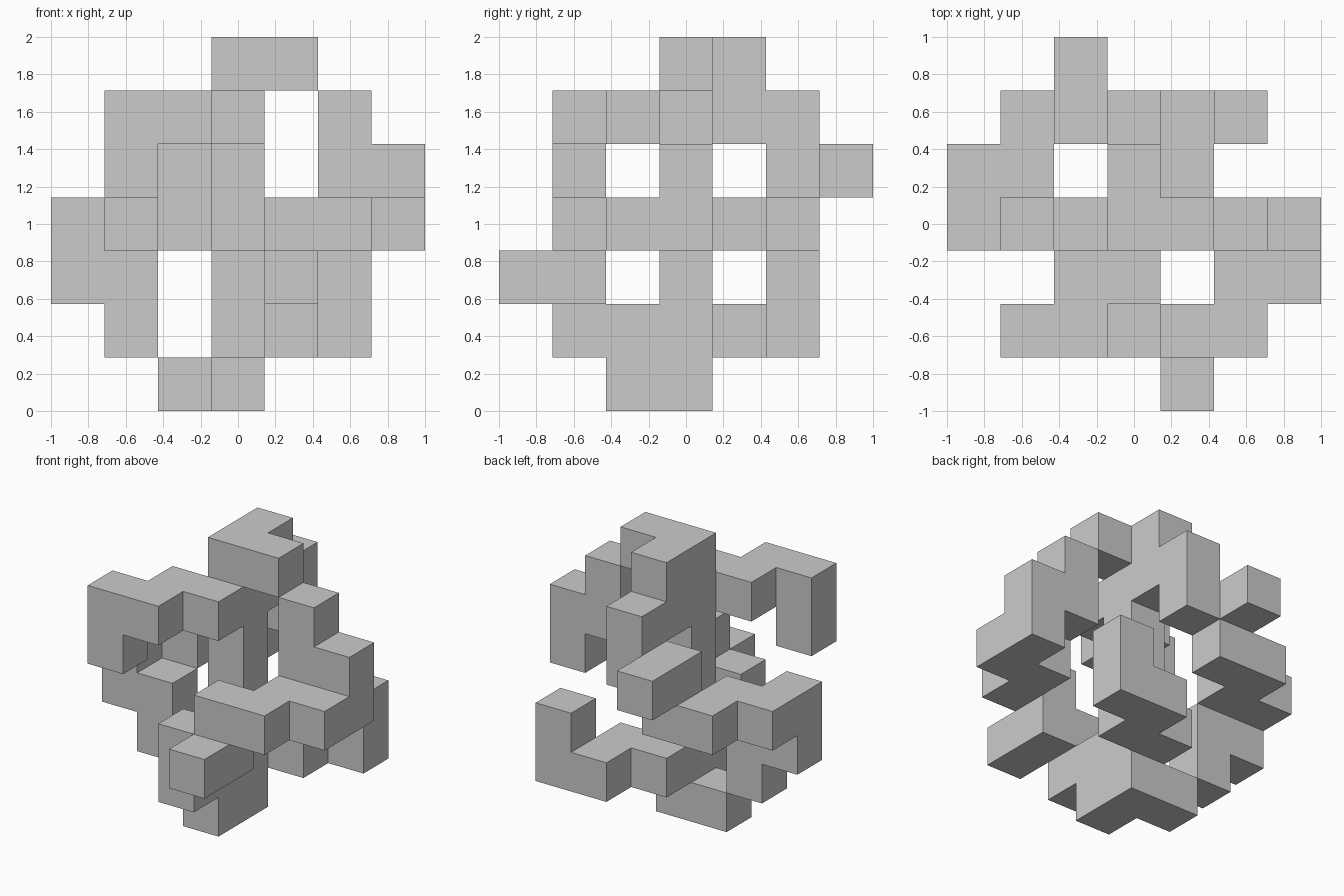
import bpy, bmesh
from mathutils import Vector

if "Cube" in bpy.data.objects:
    bpy.data.objects.remove(bpy.data.objects["Cube"])

CELL = 2 / 7  # the model sits on a 7 x 7 x 7 grid of cubes
STEP = {'R': Vector((1, 0, 0)), 'L': Vector((-1, 0, 0)),
        'B': Vector((0, 1, 0)), 'F': Vector((0, -1, 0)),
        'U': Vector((0, 0, 1)), 'D': Vector((0, 0, -1))}


def walk(start, moves):
    """Grid cells passed when stepping from start, measured from the centre."""
    p = Vector(start)
    cells = [p.copy()]
    for m in moves:
        p = p + STEP[m]
        cells.append(p.copy())
    return cells


# Upper half of the lattice: each branch is a chain of cubes
branches = [
    ((0, 0, 0), "UUUR"),            # central column and top hook
    ((0, 0, 3), "BDBDLB"),          # back arm ending in the rear stub
    ((-1, 2, 1), "DLFLFDRD"),       # left winding arm
    ((0, 0, 2), "FLFLD"),           # front left winding arm
]
half = [c for start, moves in branches for c in walk(start, moves)]

# Lower half is the same shape reflected through the centre point
filled = {tuple(round(v) * s for v in c) for c in half for s in (1, -1)}

# Skin: a square wherever a filled cell meets empty space
bm = bmesh.new()
for cell in sorted(filled):
    c = Vector(cell)
    for n in STEP.values():
        if tuple(round(v) for v in c + n) in filled:
            continue
        a = Vector((n.y, n.z, n.x))
        b = n.cross(a)
        corners = [c + (n + a * i + b * j) / 2
                   for i, j in ((-1, -1), (1, -1), (1, 1), (-1, 1))]
        bm.faces.new([bm.verts.new(p * CELL + Vector((0, 0, 1))) for p in corners])

# Weld the squares and merge the flat areas
bmesh.ops.remove_doubles(bm, verts=bm.verts, dist=0.001)
bmesh.ops.dissolve_limit(bm, angle_limit=0.01, verts=bm.verts, edges=bm.edges)

mesh = bpy.data.meshes.new("cube_lattice")
bm.to_mesh(mesh)
bm.free()
bpy.context.collection.objects.link(bpy.data.objects.new("cube_lattice", mesh))
